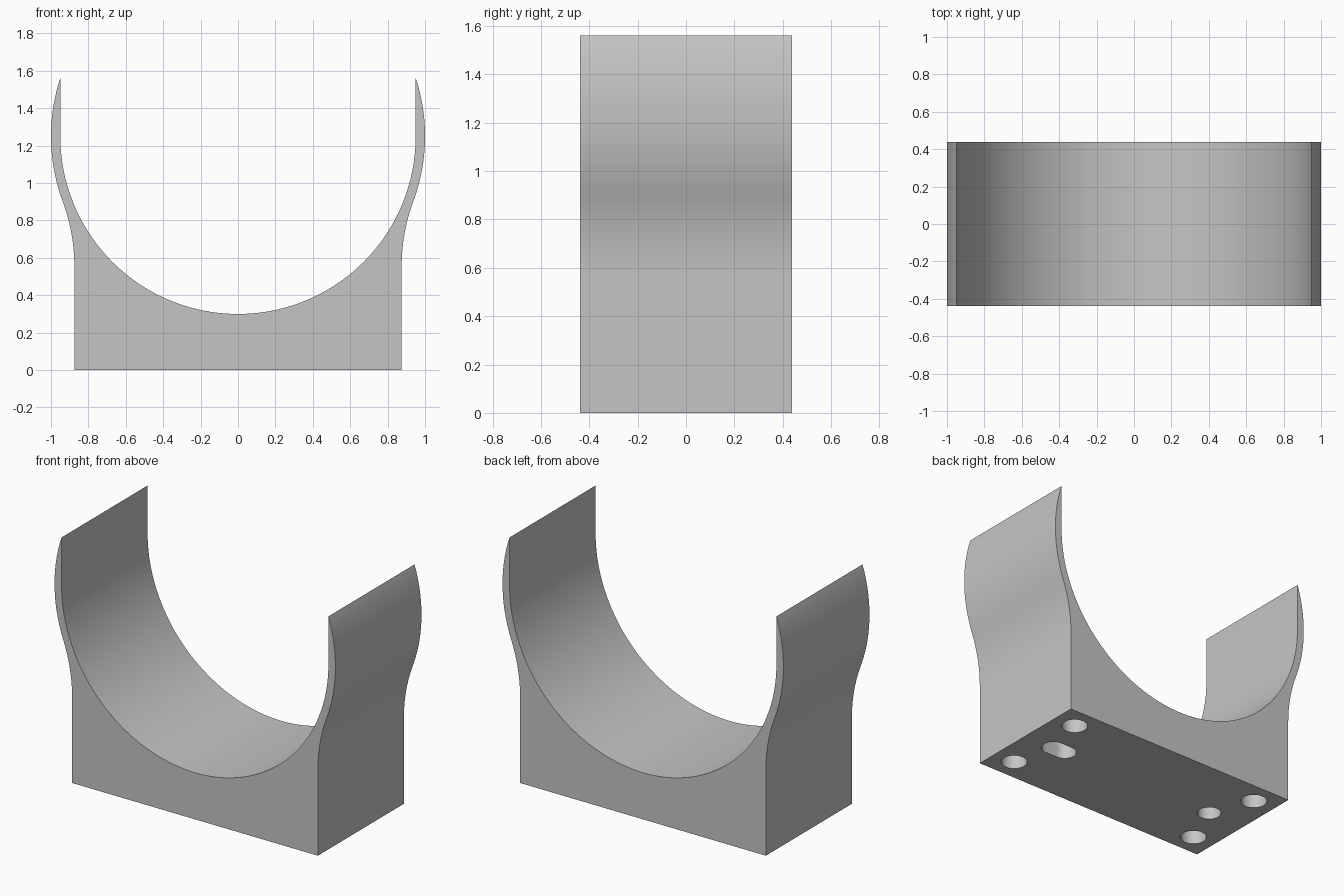
import bpy, bmesh
from math import cos, sin, pi, sqrt, atan2

cube = bpy.data.objects.get("Cube")
if cube:
    bpy.data.objects.remove(cube, do_unlink=True)

HALF_DEPTH = 0.4375
BASE_X = 0.875
CENTRE_Z = 1.25
TOP_Z = 1.56
INNER_R = 0.95
OUTER_R = 1.0
FILLET_R = 1.0
HOLE_DEPTH = 0.25

grey = bpy.data.materials.new("light grey")
grey.use_nodes = True
colour = (0.56, 0.56, 0.56, 1)
grey.diffuse_color = colour
grey.node_tree.nodes["Principled BSDF"].inputs["Base Color"].default_value = colour


def arc(cx, cz, r, start, end, steps):
    return [(cx + r * cos(start + (end - start) * i / steps),
             cz + r * sin(start + (end - start) * i / steps))
            for i in range(steps + 1)]


def prism(bm, points, offset):
    """Close an outline into a face and extrude it into a solid."""
    face = bm.faces.new([bm.verts.new(p) for p in points])
    new = bmesh.ops.extrude_face_region(bm, geom=[face])["geom"]
    bmesh.ops.translate(bm, vec=offset,
                        verts=[v for v in new if isinstance(v, bmesh.types.BMVert)])


def finish(bm, name):
    bmesh.ops.remove_doubles(bm, verts=bm.verts, dist=1e-5)
    bmesh.ops.recalc_face_normals(bm, faces=bm.faces)
    mesh = bpy.data.meshes.new(name)
    bm.to_mesh(mesh)
    bm.free()
    mesh.materials.append(grey)
    obj = bpy.data.objects.new(name, mesh)
    bpy.context.collection.objects.link(obj)
    return obj


# Outer side: straight wall, concave fillet, then convex arm up to the tip
fillet_x = BASE_X + FILLET_R
drop = sqrt((OUTER_R + FILLET_R) ** 2 - fillet_x ** 2)
join = atan2(drop, fillet_x)
outer = [(BASE_X, 0)]
outer += arc(fillet_x, CENTRE_Z - drop, FILLET_R, pi, pi - join, 16)
outer += arc(0, CENTRE_Z, OUTER_R, -join, atan2(TOP_Z - CENTRE_Z, INNER_R), 24)[1:-1]
outer.append((INNER_R, TOP_Z))

# Cradle: straight lips joined by a half round seat
seat = arc(0, CENTRE_Z, INNER_R, 0, -pi, 80)
profile = outer + seat + [(-x, z) for x, z in reversed(outer)]

bm = bmesh.new()
prism(bm, [(x, -HALF_DEPTH, z) for x, z in profile], (0, 2 * HALF_DEPTH, 0))
cradle = finish(bm, "cradle_bracket")

# Blind holes in the underside: four corner holes, a locating hole and a slot
holes = [(sx * 0.722, sy * 0.29, 0.08, 0) for sx in (-1, 1) for sy in (-1, 1)]
holes += [(-0.605, 0, 0.073, 0), (0.605, 0, 0.073, 0.045)]
bm = bmesh.new()
for x, y, r, stretch in holes:
    outline = arc(x + stretch, y, r, -pi / 2, pi / 2, 20)
    outline += arc(x - stretch, y, r, pi / 2, 3 * pi / 2, 20)
    prism(bm, [(px, py, -0.1) for px, py in outline], (0, 0, 0.1 + HOLE_DEPTH))
cutter = finish(bm, "hole_cutter")
cutter.hide_render = True

bpy.ops.object.select_all(action="DESELECT")
cradle.select_set(True)
bpy.context.view_layer.objects.active = cradle
cut = cradle.modifiers.new("holes", "BOOLEAN")
cut.operation = "DIFFERENCE"
cut.solver = "EXACT"
cut.object = cutter
bpy.ops.object.modifier_apply(modifier=cut.name)
bpy.data.objects.remove(cutter, do_unlink=True)

bpy.ops.object.shade_smooth_by_angle(angle=pi / 6)
